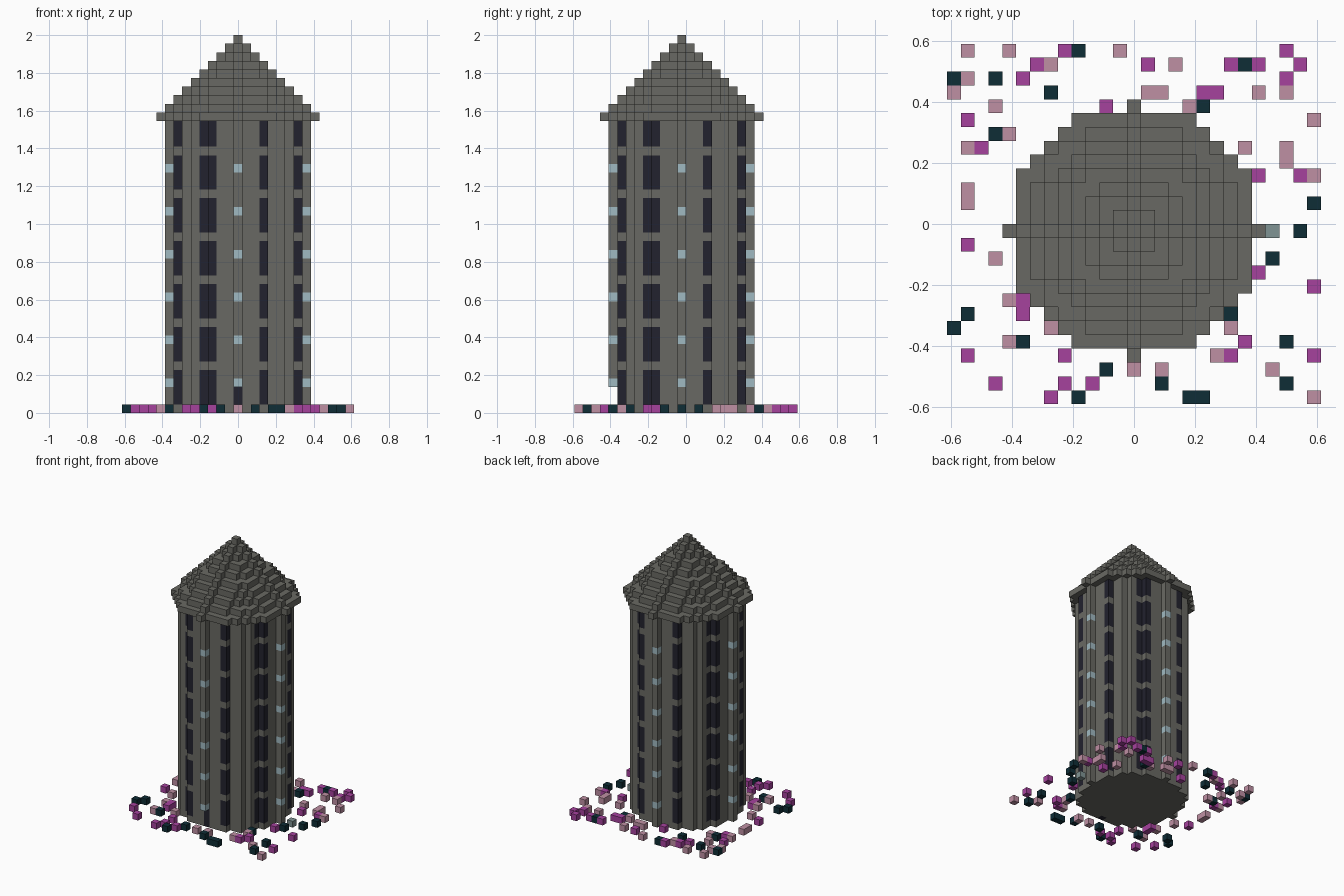
import bpy
import bmesh
from mathutils import Vector

if "Cube" in bpy.data.objects:
    bpy.data.objects.remove(bpy.data.objects["Cube"])

V = 1 / 22            # edge of one block
WALL_TOP = 34         # wall height in blocks
WALL_R, EAVE_R = 8, 9


def material(name, rgb):
    """Flat material from display colour values."""
    lin = [((c / 255 + 0.055) / 1.055) ** 2.4 for c in rgb] + [1]
    m = bpy.data.materials.new(name)
    m.use_nodes = True
    m.diffuse_color = lin
    m.node_tree.nodes["Principled BSDF"].inputs["Base Color"].default_value = lin
    return m


STONE = material("grey stone", (105, 105, 99))
GLASS = material("dark slit", (34, 34, 46))
LAMP = material("pale blue lamp", (160, 186, 194))
MAGENTA = material("magenta flower", (166, 66, 158))
PINK = material("dusty pink flower", (191, 144, 164))
TEAL = material("dark teal shrub", (14, 45, 54))
SLATE = material("slate block", (128, 148, 148))

# Each side of a block: its direction and two in-plane axes
SIDES = []
for axis in range(3):
    for sign in (1, -1):
        n, u, w = Vector(), Vector(), Vector()
        n[axis] = sign
        u[(axis + 1) % 3] = sign
        w[(axis + 2) % 3] = 1
        SIDES.append((n, u, w))


def blocks(name, cells):
    """Mesh the outer skin of a {(x, y, z): material} set of blocks."""
    mats = list(dict.fromkeys(cells.values()))
    bm = bmesh.new()
    verts = {}

    def corner(p):
        key = tuple(round(c * 2) for c in p)
        if key not in verts:
            verts[key] = bm.verts.new((p.x * V, (p.y - 0.5) * V, (p.z + 0.5) * V))
        return verts[key]

    for cell, mat in cells.items():
        c = Vector(cell)
        for n, u, w in SIDES:
            if tuple(int(k) for k in c + n) in cells:
                continue
            mid = c + n / 2
            ring = [mid + (a * u + b * w) / 2
                    for a, b in ((-1, -1), (1, -1), (1, 1), (-1, 1))]
            face = bm.faces.new([corner(p) for p in ring])
            face.material_index = mats.index(mat)
    mesh = bpy.data.meshes.new(name)
    bm.to_mesh(mesh)
    bm.free()
    for m in mats:
        mesh.materials.append(m)
    obj = bpy.data.objects.new(name, mesh)
    bpy.context.collection.objects.link(obj)


def disc(r):
    span = range(-r, r + 1)
    return [(x, y) for x in span for y in span if x * x + y * y <= r * r]


def quarter_turns(points):
    out = set()
    for x, y in points:
        for _ in range(4):
            out.add((x, y))
            x, y = y, -x
    return out


def ground_plants(name, mat, rows):
    """Single blocks on the ground, given as {y: x positions}."""
    blocks(name, {(x, y, 0): mat for y, xs in rows.items() for x in xs})


# Round wall with dark slits, lamps on the four ribs and a front doorway
slits = quarter_turns([(-3, -7), (-4, -6), (3, -7)])
ribs = quarter_turns([(0, -WALL_R)])
wall = {}
for x, y in disc(WALL_R):
    for z in range(WALL_TOP):
        mat = STONE
        if (x, y) in slits and z % 5:
            mat = GLASS
        elif (x, y) in ribs and z % 5 == 3 and z < 30:
            mat = LAMP
        wall[x, y, z] = mat
for z in range(3):
    del wall[0, -WALL_R, z]
    wall[0, 1 - WALL_R, z] = GLASS
blocks("tower_wall", wall)

# Stepped conical roof
blocks("roof", {(x, y, WALL_TOP + EAVE_R - r): STONE
                for r in range(EAVE_R + 1) for x, y in disc(r)})

# Garden scattered around the tower
ground_plants("magenta_flowers", MAGENTA, {
    13: [-5, 11], 12: [-7, 1, 7, 9, 12], 11: [-8, 11], 10: [5, 6], 9: [-2],
    8: [-12], 6: [-11], 4: [9, 12], -1: [-12], -3: [9], -4: [13], -5: [-8],
    -6: [-8], -8: [8], -9: [-12, -5, 7, 13], -11: [-10, -5, -3], -12: [-6]})
ground_plants("pink_flowers", PINK, {
    13: [-12, -9, -1], 12: [-6, 3], 11: [-12], 10: [-13, 1, 2, 9, 11],
    9: [-10, 4], 8: [13], 7: [-9], 6: [-12, 8, 11], 5: [11], 4: [13],
    3: [-12], 2: [-12], -2: [-10], -5: [-9], -7: [-6, 7], -8: [-9],
    -9: [6], -10: [0, 2, 10], -12: [13]})
ground_plants("teal_shrubs", TEAL, {
    13: [-4], 12: [8], 11: [-13, -10], 10: [-6], 9: [5], 7: [-10], 2: [13],
    0: [12], -2: [10], -6: [-12, 7], -7: [-13], -8: [-8, 11], -10: [-2],
    -11: [2, 11], -12: [-4, 4, 5]})
ground_plants("slate_block", SLATE, {0: [10]})
